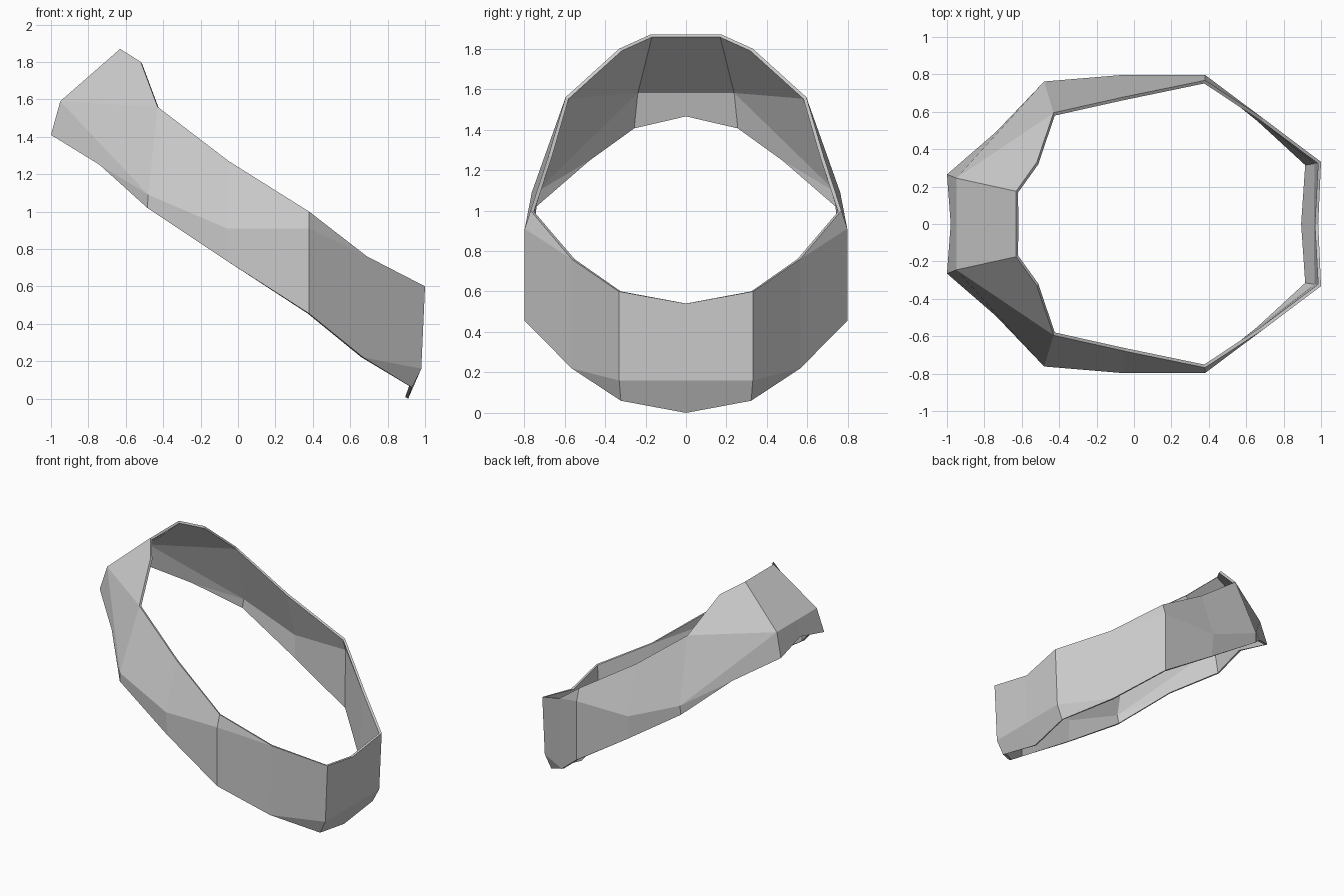
import bpy
import bmesh

if "Cube" in bpy.data.objects:
    bpy.data.objects.remove(bpy.data.objects["Cube"])

# Half-ring stations, running from the back (-x) round the +y side to the front (+x)
top = [(-.63, 0, 1.87), (-.63, .175, 1.87), (-.52, .33, 1.80), (-.43, .595, 1.56),
       (-.05, .68, 1.27), (.38, .768, 1.0), (.69, .565, .76), (1.0, .332, .60), (.985, 0, .54)]
bottom = [(-.98, 0, 1.47), (-1.0, .265, 1.41), (-.74, .49, 1.25), (-.485, .755, 1.02),
          (-.05, .79, .73), (.38, .797, .455), (.67, .565, .22), (.93, .322, .06), (.91, 0, 0)]
middle = {0: (-.95, 0, 1.59), 1: (-.95, .245, 1.59), 3: (-.48, .762, 1.09),
          4: (-.06, .797, .91), 5: (.38, .797, .91), 7: (.98, .33, .16), 8: (.98, 0, .16)}

# Panels of the band, named by row letter and station
panels = """t0 t1 m1 m0|m0 m1 b1 b0|t1 t2 t3 m1|m1 t3 m3|m1 m3 b2 b1|m3 b3 b2
t3 t4 m4 m3|m3 m4 b4 b3|t4 t5 m5 m4|m4 m5 b5 b4
t5 t6 m5|m5 t6 b6 b5|t6 t7 m7 b6|m7 b7 b6|t7 t8 m8 m7|m7 m8 b8 b7"""

bm = bmesh.new()
verts = {}
for i in range(9):
    verts[f"t{i}"] = bm.verts.new(top[i])
    verts[f"b{i}"] = bm.verts.new(bottom[i])
for i, co in middle.items():
    verts[f"m{i}"] = bm.verts.new(co)
for panel in panels.replace("\n", "|").split("|"):
    bm.faces.new([verts[k] for k in panel.split()])

mesh = bpy.data.meshes.new("faceted_band")
bm.to_mesh(mesh)
bm.free()
band = bpy.data.objects.new("faceted_band", mesh)
bpy.context.collection.objects.link(band)

# Mirror the half ring and give the wall its thin inward thickness
mirror = band.modifiers.new("mirror", 'MIRROR')
mirror.use_axis = (False, True, False)
mirror.use_clip = True
wall = band.modifiers.new("wall", 'SOLIDIFY')
wall.thickness = .018
wall.offset = -1
